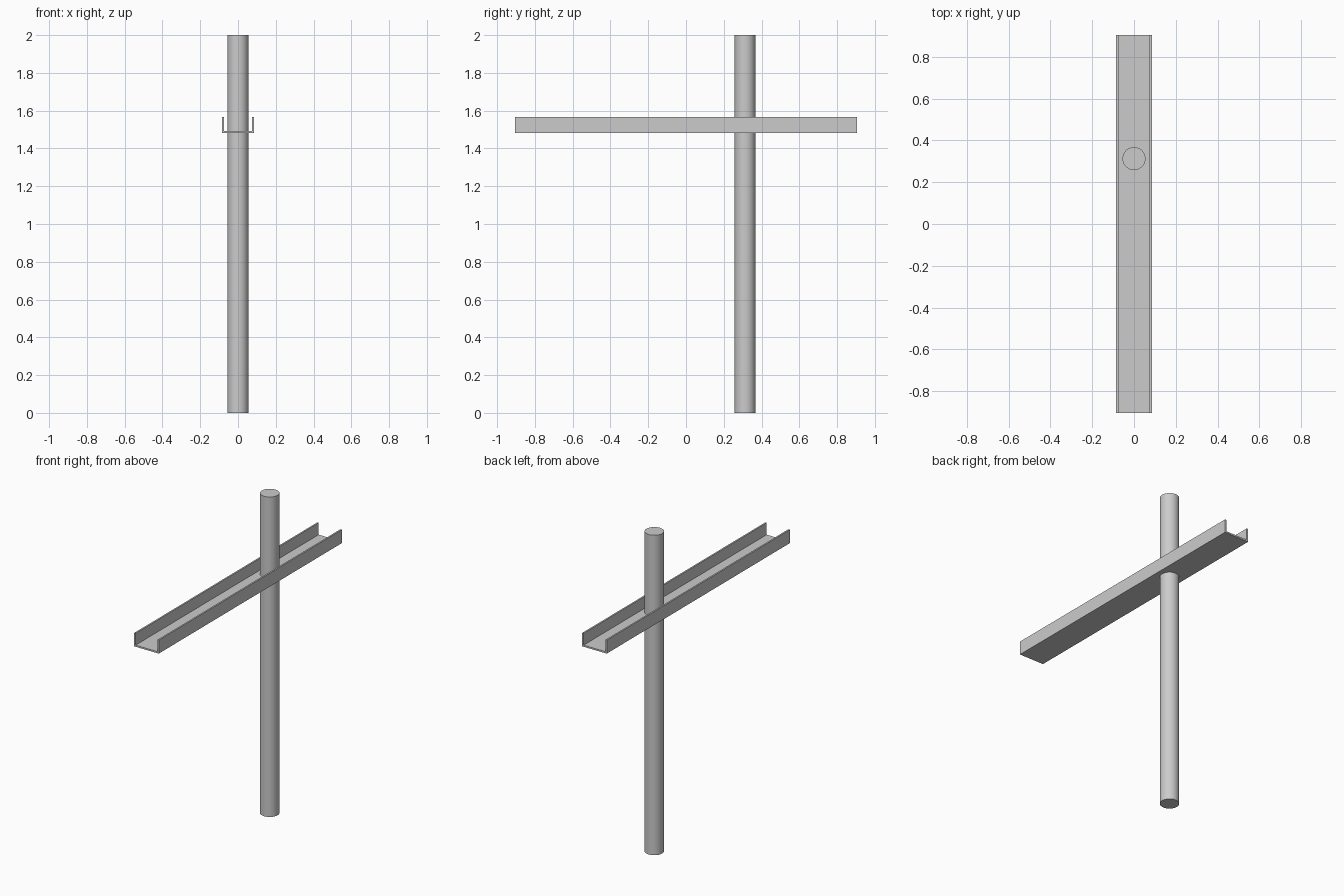
import bpy
import bmesh
import math

cube = bpy.data.objects.get("Cube")
if cube:
    bpy.data.objects.remove(cube, do_unlink=True)

# Single plain grey finish
grey = bpy.data.materials.new("light_grey")
grey.use_nodes = True
color = (0.6, 0.6, 0.6, 1)
grey.diffuse_color = color
grey.node_tree.nodes["Principled BSDF"].inputs["Base Color"].default_value = color

# Round upright post
bpy.ops.mesh.primitive_cylinder_add(vertices=48, radius=0.055, depth=2,
                                    location=(0, 0.313, 1))
post = bpy.context.object
post.name = "post"
post.data.materials.append(grey)
bpy.ops.object.shade_smooth_by_angle(angle=math.radians(30))

# U-shaped channel: cross-section extruded from front to back
half_width, bottom, top, wall, half_length = 0.085, 1.483, 1.567, 0.01, 0.904
inner = half_width - wall
profile = [(-half_width, bottom), (half_width, bottom), (half_width, top),
           (inner, top), (inner, bottom + wall), (-inner, bottom + wall),
           (-inner, top), (-half_width, top)]

bm = bmesh.new()
end = bm.faces.new([bm.verts.new((x, -half_length, z)) for x, z in profile])
extruded = bmesh.ops.extrude_face_region(bm, geom=[end], use_keep_orig=True)
moved = [g for g in extruded["geom"] if isinstance(g, bmesh.types.BMVert)]
bmesh.ops.translate(bm, verts=moved, vec=(0, 2 * half_length, 0))
bmesh.ops.recalc_face_normals(bm, faces=bm.faces)
mesh = bpy.data.meshes.new("channel")
bm.to_mesh(mesh)
bm.free()
mesh.materials.append(grey)
channel = bpy.data.objects.new("channel", mesh)
bpy.context.collection.objects.link(channel)
